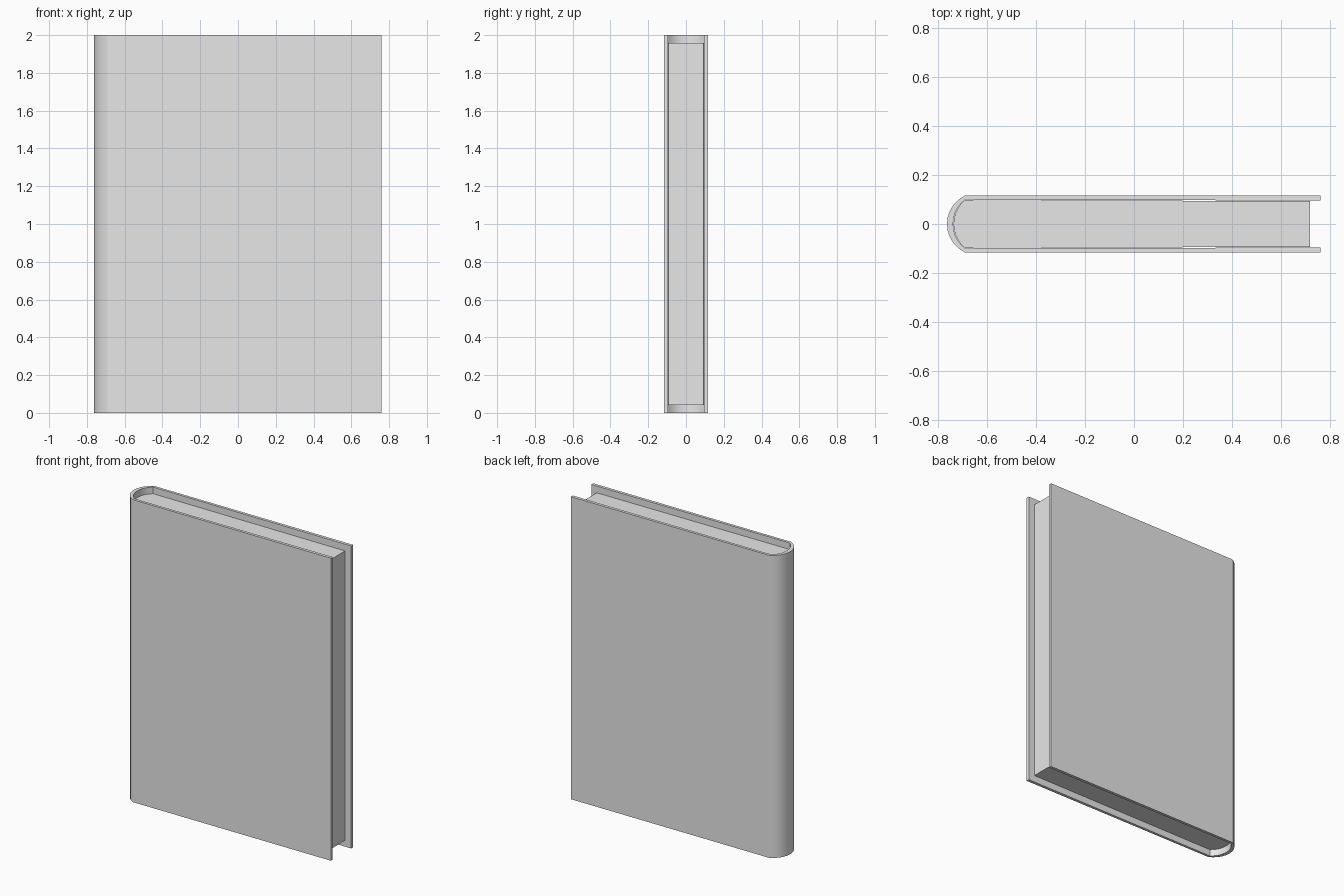
import bpy, bmesh, math

cube = bpy.data.objects.get("Cube")
if cube:
    bpy.data.objects.remove(cube)

# One plain grey for cover and pages
grey = bpy.data.materials.new("grey")
grey.use_nodes = True
colour = (0.8, 0.8, 0.8, 1)
grey.diffuse_color = colour
grey.node_tree.nodes["Principled BSDF"].inputs["Base Color"].default_value = colour


def arc(x_edge, half, depth, steps=10):
    """Circular arc bulging to -x, from the -y edge to the +y edge."""
    radius = (half ** 2 + depth ** 2) / (2 * depth)
    centre = x_edge - depth + radius
    spread = math.asin(half / radius)
    angles = [spread * (2 * i / steps - 1) for i in range(steps + 1)]
    return [(centre - radius * math.cos(a), radius * math.sin(a)) for a in angles]


def extrude_profile(name, points, bottom, top):
    """Closed outline in the ground plane raised into a solid."""
    bm = bmesh.new()
    face = bm.faces.new([bm.verts.new((x, y, bottom)) for x, y in points])
    raised = bmesh.ops.extrude_face_region(bm, geom=[face])["geom"]
    verts = [g for g in raised if isinstance(g, bmesh.types.BMVert)]
    bmesh.ops.translate(bm, verts=verts, vec=(0, 0, top - bottom))
    bmesh.ops.recalc_face_normals(bm, faces=bm.faces)
    mesh = bpy.data.meshes.new(name)
    bm.to_mesh(mesh)
    bm.free()
    mesh.materials.append(grey)
    obj = bpy.data.objects.new(name, mesh)
    bpy.context.collection.objects.link(obj)
    bpy.ops.object.select_all(action="DESELECT")
    obj.select_set(True)
    bpy.context.view_layer.objects.active = obj
    bpy.ops.object.shade_smooth_by_angle(angle=math.radians(16))
    return obj


# Cover: two boards joined by a rounded spine
front, back, hinge = 0.76, -0.763, -0.69
outer = [(front, -0.116)] + arc(hinge, 0.116, hinge - back) + [(front, 0.116)]
inner = [(front, 0.096)] + arc(hinge, 0.099, 0.048)[::-1] + [(front, -0.096)]
extrude_profile("cover", outer + inner, 0, 2)

# Page block: rounded at the spine, slightly thinner at the open edge
pages = [(0.718, -0.093)] + arc(hinge, 0.098, 0.046) + [(0.718, 0.093)]
extrude_profile("pages", pages, 0.043, 1.957)
